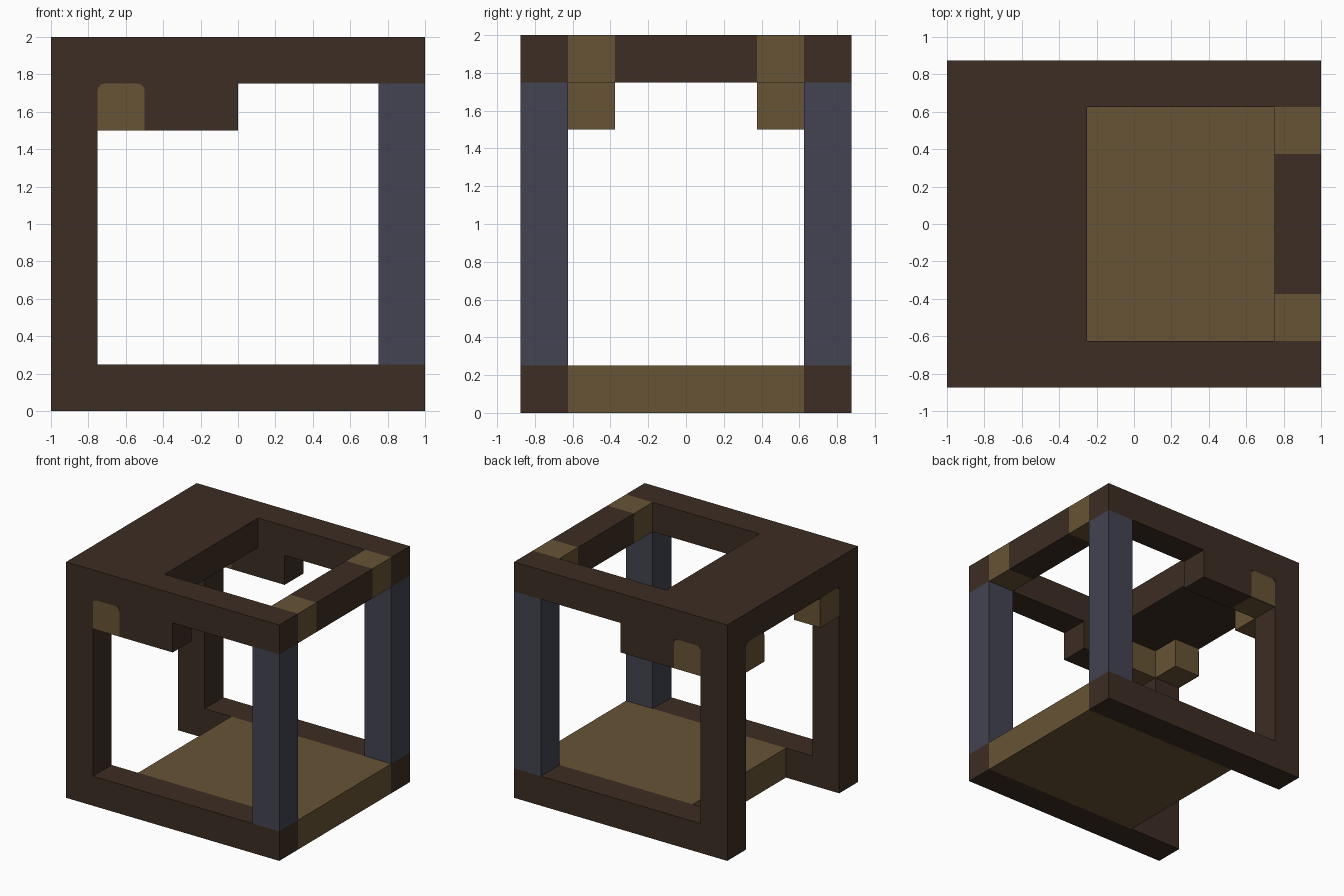
import bpy
import bmesh
import math
from mathutils import Vector

cube = bpy.data.objects.get("Cube")
if cube:
    bpy.data.objects.remove(cube, do_unlink=True)


def material(name, color):
    mat = bpy.data.materials.new(name)
    mat.use_nodes = True
    mat.diffuse_color = (*color, 1)
    mat.node_tree.nodes["Principled BSDF"].inputs["Base Color"].default_value = (*color, 1)
    return mat


DARK = material("dark_wood", (0.045, 0.026, 0.017))
TAN = material("tan_wood", (0.136, 0.087, 0.036))
SLATE = material("slate_metal", (0.057, 0.057, 0.084))

WIDTH = 0.25      # thickness of every beam
OUT = 0.875       # outer side plane
IN = OUT - WIDTH  # inner side plane
SKIN = 0.006      # thickness of the painted end caps


def prism(name, points, direction, mat):
    """Extrude a flat outline of 3D points along a direction."""
    bm = bmesh.new()
    face = bm.faces.new([bm.verts.new(p) for p in points])
    moved = bmesh.ops.extrude_face_region(bm, geom=[face])["geom"]
    verts = [g for g in moved if isinstance(g, bmesh.types.BMVert)]
    bmesh.ops.translate(bm, vec=Vector(direction), verts=verts)
    bmesh.ops.recalc_face_normals(bm, faces=bm.faces)
    mesh = bpy.data.meshes.new(name)
    bm.to_mesh(mesh)
    bm.free()
    mesh.materials.append(mat)
    obj = bpy.data.objects.new(name, mesh)
    bpy.context.collection.objects.link(obj)
    return obj


def box(name, xs, ys, zs, mat):
    (x0, x1), (y0, y1), (z0, z1) = xs, ys, zs
    outline = [(x0, y0, z0), (x1, y0, z0), (x1, y1, z0), (x0, y1, z0)]
    return prism(name, outline, (0, 0, z1 - z0), mat)


def arch(a0, a1, z0, z1, radius=0.035):
    """Rectangle outline with rounded top corners."""
    pts = [(a0, z0), (a1, z0)]
    for center, start in ((a1 - radius, 0), (a0 + radius, 90)):
        for i in range(5):
            t = math.radians(start + i * 22.5)
            pts.append((center + radius * math.cos(t), z1 - radius + radius * math.sin(t)))
    return pts


# Side frame: rear post, rails and the hanging bracket in one outline
frame = [(-1, 0), (1, 0), (1, 0.25), (-0.75, 0.25), (-0.75, 1.75), (-0.5, 1.75),
         (-0.5, 1.5), (0, 1.5), (0, 1.75), (1, 1.75), (1, 2), (-1, 2)]
LOW, HIGH = 1.5, 1.75

for side, s in (("right", -1), ("left", 1)):
    def span(a, b):
        return sorted((s * a, s * b))

    prism(f"side_frame_{side}", [(x, s * IN, z) for x, z in frame], (0, s * WIDTH, 0), DARK)
    box(f"metal_post_{side}", (0.75, 1), span(IN, OUT), (0.25, HIGH), SLATE)

    # Tan block in the corner of the side opening, with a rounded end
    box(f"side_block_{side}", (-0.75, -0.5), span(IN, OUT - 2 * SKIN), (LOW, HIGH), TAN)
    box(f"side_block_surround_{side}", (-0.75, -0.5), span(OUT - 2 * SKIN, OUT - SKIN), (LOW, HIGH), DARK)
    prism(f"side_block_cap_{side}", [(x, s * (OUT - SKIN), z) for x, z in arch(-0.75, -0.5, LOW, HIGH)],
          (0, s * SKIN, 0), TAN)

    # Matching block in the corner of the end opening
    y0, y1 = span(IN - WIDTH, IN)
    box(f"end_block_{side}", (-1 + 2 * SKIN, -0.75), (y0, y1), (LOW, HIGH), TAN)
    box(f"end_block_surround_{side}", (-1 + SKIN, -1 + 2 * SKIN), (y0, y1), (LOW, HIGH), DARK)
    prism(f"end_block_cap_{side}", [(-1 + SKIN, y, z) for y, z in arch(y0, y1, LOW, HIGH)],
          (-SKIN, 0, 0), TAN)

    # Tan end of the upper crossbar
    box(f"crossbar_end_{side}", (0.75, 1), (y0, y1), (HIGH, 2), TAN)

# Parts spanning between the side frames
box("crossbar", (0.75, 1), (-IN + WIDTH, IN - WIDTH), (HIGH, 2), DARK)
box("roof_slab", (-1, -0.25), (-IN, IN), (HIGH, 2), DARK)
box("floor_slab", (-0.5, 1), (-IN, IN), (0, WIDTH), TAN)
